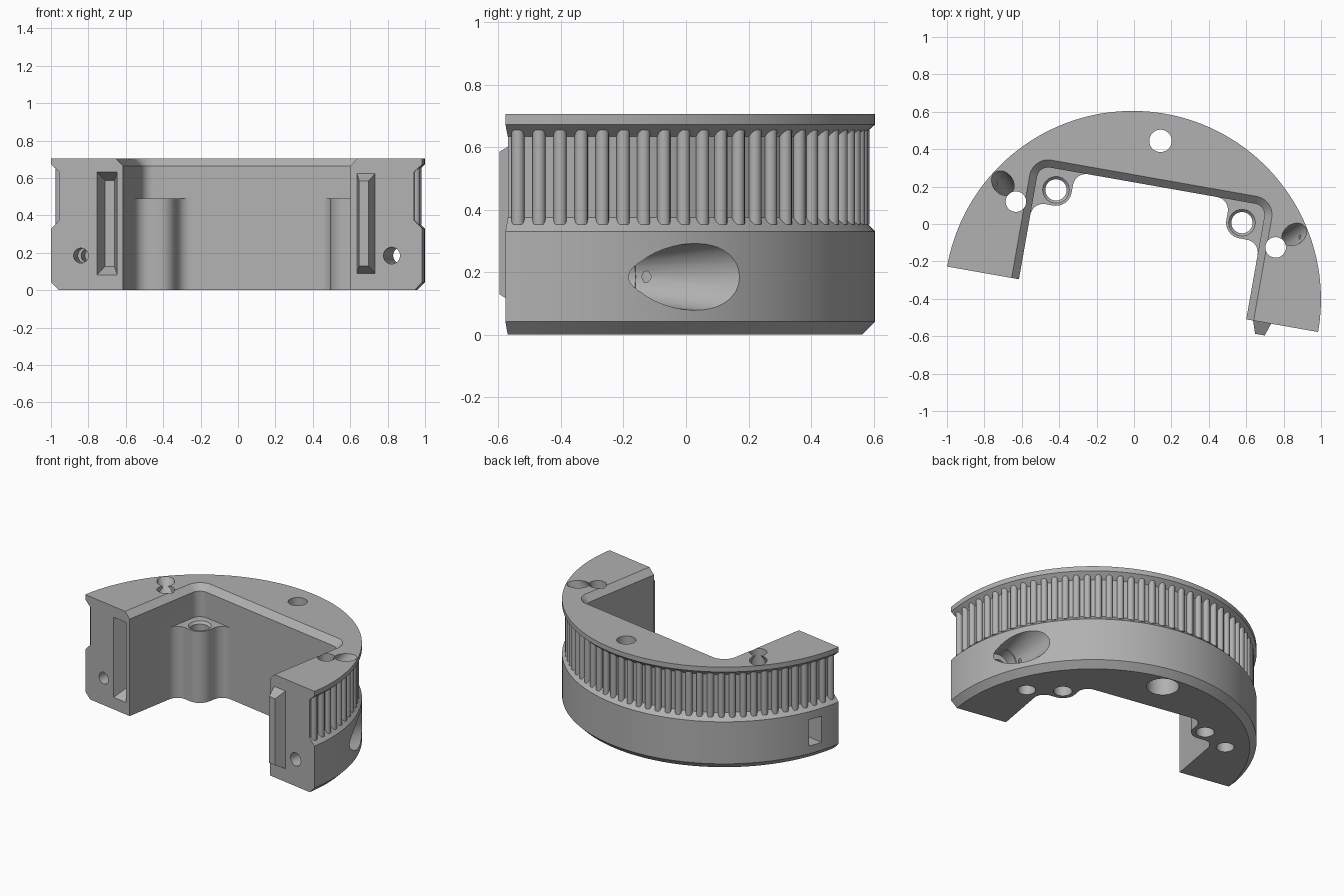
import bpy, bmesh, math
from mathutils import Vector

cube = bpy.data.objects.get("Cube")
if cube:
    bpy.data.objects.remove(cube, do_unlink=True)

grey = bpy.data.materials.new("plain_grey")
grey.use_nodes = True
COLOUR = (0.44, 0.44, 0.44, 1)
grey.diffuse_color = COLOUR
grey.node_tree.nodes["Principled BSDF"].inputs["Base Color"].default_value = COLOUR

HEIGHT, RADIUS, WALL, GROOVE = 0.705, 1.007, 0.617, 0.963


def loft(name, *stacks):
    """Skin each stack of matching loops into a closed solid, all in one object."""
    bm = bmesh.new()
    for loops in stacks:
        rings = [[bm.verts.new(p) for p in loop] for loop in loops]
        n = len(rings[0])
        for a, b in zip(rings, rings[1:]):
            for i in range(n):
                j = (i + 1) % n
                bm.faces.new((a[i], a[j], b[j], b[i]))
        bm.faces.new(rings[0][::-1])
        bm.faces.new(rings[-1])
    bmesh.ops.recalc_face_normals(bm, faces=bm.faces)
    mesh = bpy.data.meshes.new(name)
    bm.to_mesh(mesh)
    bm.free()
    mesh.materials.append(grey)
    ob = bpy.data.objects.new(name, mesh)
    bpy.context.collection.objects.link(ob)
    return ob


def arc(cx, cy, r, start, end, n):
    angles = [math.radians(start + (end - start) * i / n) for i in range(n + 1)]
    return [(cx + r * math.cos(a), cy + r * math.sin(a)) for a in angles]


def at(points, z):
    return [(x, y, z) for x, y in points]


def rod(start, end, r1, r2=None, n=32):
    """Loops of a cylinder or cone between two points."""
    start, end = Vector(start), Vector(end)
    turn = (end - start).to_track_quat('Z', 'Y')
    return [[p + turn @ Vector((x, y, 0)) for x, y in arc(0, 0, r, 0, 360, n)[:-1]]
            for p, r in ((start, r1), (end, r2 or r1))]


def block(x, z, y1, y2, w1, h1, w2, h2):
    """Loops of a tapered block running along y."""
    return [[(x + sx * w, y, z + sz * h) for sx, sz in ((-1, -1), (1, -1), (1, 1), (-1, 1))]
            for y, w, h in ((y1, w1, h1), (y2, w2, h2))]


def boolean(target, tool, operation):
    mod = target.modifiers.new(tool.name, 'BOOLEAN')
    mod.object, mod.operation, mod.solver = tool, operation, 'EXACT'
    bpy.context.view_layer.objects.active = target
    bpy.ops.object.modifier_apply(modifier=mod.name)
    bpy.data.objects.remove(tool, do_unlink=True)


def cut(*stacks):
    boolean(body, loft("cutter", *stacks), 'DIFFERENCE')


# Half-ring body: semicircles stacked along the rim profile
rim = [(RADIUS - 0.042, 0), (RADIUS, 0.042), (RADIUS, 0.33), (GROOVE, 0.374),
       (GROOVE, 0.633), (RADIUS, 0.672), (RADIUS, HEIGHT)]
body = loft("half_ring_body", [at(arc(0, 0, r, 0, 180, 90), z) for r, z in rim])

# Square inner opening with rounded corners and a chamfered top edge


def opening(grow, z):
    c, w, r = WALL - 0.06, WALL + grow, 0.06 + grow
    pts = [(w, -0.2)] + arc(c, c, r, 0, 90, 10) + arc(-c, c, r, 90, 180, 10) + [(-w, -0.2)]
    return at(pts, z)


cut([opening(0, -0.1), opening(0, 0.665), opening(0.08, 0.745)])

# Screw bosses blended into the inner corners
fillet = 0.07
boss = ([(-0.65, 0.65), (-0.65, 0.35)]
        + arc(-WALL + fillet, 0.35, fillet, 180, 90, 8)
        + arc(-0.505, 0.505, 0.085, -90, 0, 10)
        + arc(-0.35, WALL - fillet, fillet, 180, 90, 8) + [(-0.35, 0.65)])
for side in (1, -1):
    outline = [(x * side, y) for x, y in boss]
    boolean(body, loft("boss", [at(outline, 0), at(outline, 0.49)]), 'UNION')

for side in (1, -1):
    # Boss screw hole with a shallow countersink
    x = 0.505 * side
    cut(rod((x, 0.505, -0.1), (x, 0.505, 0.6), 0.057))
    cut(rod((x, 0.505, 0.475), (x, 0.505, 0.52), 0.057, 0.1))
    # Vertical hole and the sloped channel running into it from the top
    x = 0.705 * side
    cut(rod((x, 0.406, -0.1), (x, 0.406, 0.8), 0.055))
    cut(rod((0.82 * side, 0.52, 0.755), (x, 0.406, 0.555), 0.055))

# Back bolt hole with a wider seat underneath
cut(rod((0, 0.86, -0.1), (0, 0.86, 0.8), 0.06))
cut(rod((0, 0.86, -0.1), (0, 0.86, 0.2), 0.1))

# Clamp screw on the left: hole, head seat and flared mouth
cut(rod((0.842, -0.1, 0.185), (0.842, 0.5, 0.185), 0.045))
cut(rod((0.85, 0.3, 0.185), (0.85, 0.9, 0.185), 0.08))
cut(rod((0.842, 0.38, 0.185), (0.842, 0.8, 0.185), 0.08, 0.14))

# Clamp screw on the right: hole and rectangular nut pocket
cut(rod((-0.845, -0.1, 0.185), (-0.845, 0.35, 0.185), 0.04))
cut(block(-0.93, 0.185, 0.14, 0.235, 0.16, 0.09, 0.16, 0.09))

# Alignment groove in the right end face, matching tongue on the left
key_z = 0.357
cut(block(-0.703, key_z, -0.01, 0.08, 0.058, 0.28, 0.026, 0.23))
boolean(body, loft("tongue", block(0.703, key_z, 0.02, -0.068, 0.056, 0.278, 0.026, 0.228)),
        'UNION')

# Rounded belt teeth round the groove
teeth = loft("belt_teeth", *[
    rod((x, y, 0.352), (x, y, 0.655), 0.021, n=14)
    for x, y in arc(0, 0, GROOVE + 0.006, 2, 178, 44)])

# Turn the finished parts into place and smooth the curved faces
for ob in (body, teeth):
    ob.location = (-0.0075, -0.4025, 0)
    ob.rotation_euler.z = math.radians(-10)
    bpy.ops.object.select_all(action='DESELECT')
    ob.select_set(True)
    bpy.context.view_layer.objects.active = ob
    bpy.ops.object.shade_smooth_by_angle(angle=math.radians(30))
